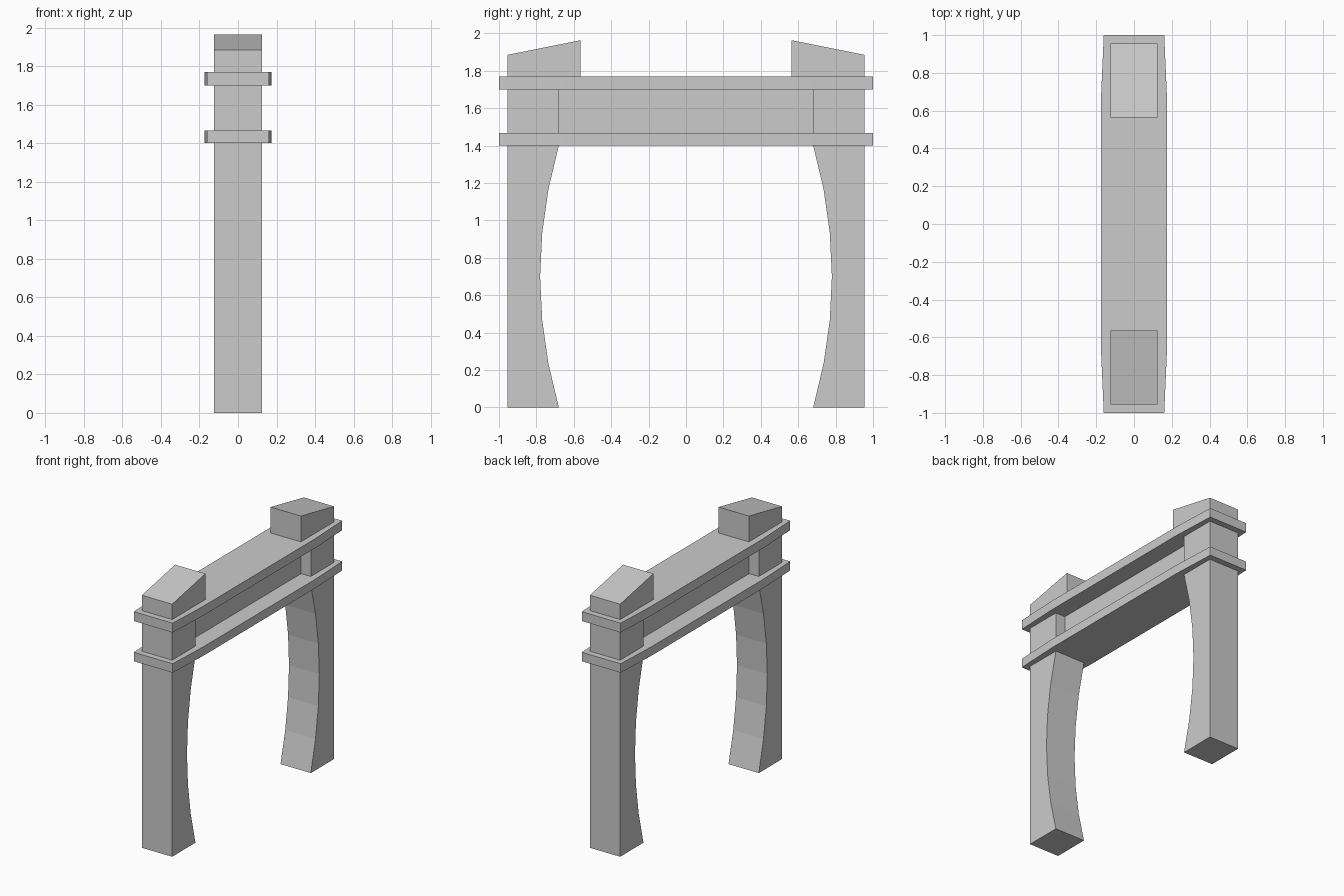
import bpy, bmesh

if "Cube" in bpy.data.objects:
    bpy.data.objects.remove(bpy.data.objects["Cube"])


def prism(name, pts, axis, lo, hi):
    """Extrude a 2D profile: axis 'x' takes (y, z) points, axis 'z' takes (x, y)."""
    def place(p, d):
        return (d, p[0], p[1]) if axis == 'x' else (p[0], p[1], d)
    bm = bmesh.new()
    a = [bm.verts.new(place(p, lo)) for p in pts]
    b = [bm.verts.new(place(p, hi)) for p in pts]
    bm.faces.new(a[::-1])
    bm.faces.new(b)
    n = len(pts)
    for i in range(n):
        j = (i + 1) % n
        bm.faces.new((a[i], a[j], b[j], b[i]))
    bmesh.ops.recalc_face_normals(bm, faces=bm.faces[:])
    me = bpy.data.meshes.new(name)
    bm.to_mesh(me)
    bm.free()
    ob = bpy.data.objects.new(name, me)
    bpy.context.collection.objects.link(ob)
    return ob


HW, OUT, INN = 0.125, 0.955, 0.68   # pillar half width, outer and inner y
Z1, Z2, Z3, Z4 = 1.40, 1.467, 1.70, 1.77   # slab levels
STEPS = 6

# Inner leg edge: shallow arc, deepest at mid height
arc = []
for i in range(STEPS + 1):
    t = 2 * i / STEPS - 1
    arc.append((INN + 0.1 * (1 - t * t), Z1 * i / STEPS))

for side, s in (("front", -1), ("back", 1)):
    def yz(pts):
        return [(s * y, z) for y, z in pts]
    # Curved leg
    prism(side + "_leg", yz([(OUT, 0)] + arc + [(OUT, Z1)]), 'x', -HW, HW)
    # Block between the slabs
    prism(side + "_block", yz([(OUT, Z2), (INN, Z2), (INN, Z3), (OUT, Z3)]), 'x', -HW, HW)
    # Sloped cap
    prism(side + "_cap", yz([(OUT, Z4), (0.563, Z4), (0.563, 1.963), (OUT, 1.885)]), 'x', -HW, HW)

# Slabs, slightly tapered at both ends
plan = [(0.16, -1), (0.175, -0.66), (0.175, 0.66), (0.16, 1),
        (-0.16, 1), (-0.175, 0.66), (-0.175, -0.66), (-0.16, -1)]
prism("lower_slab", plan, 'z', Z1, Z2)
prism("upper_slab", plan, 'z', Z3, Z4)

# Thin web between the end blocks
prism("web_panel", [(-INN, Z2), (INN, Z2), (INN, Z3), (-INN, Z3)], 'x', -0.045, 0.045)
